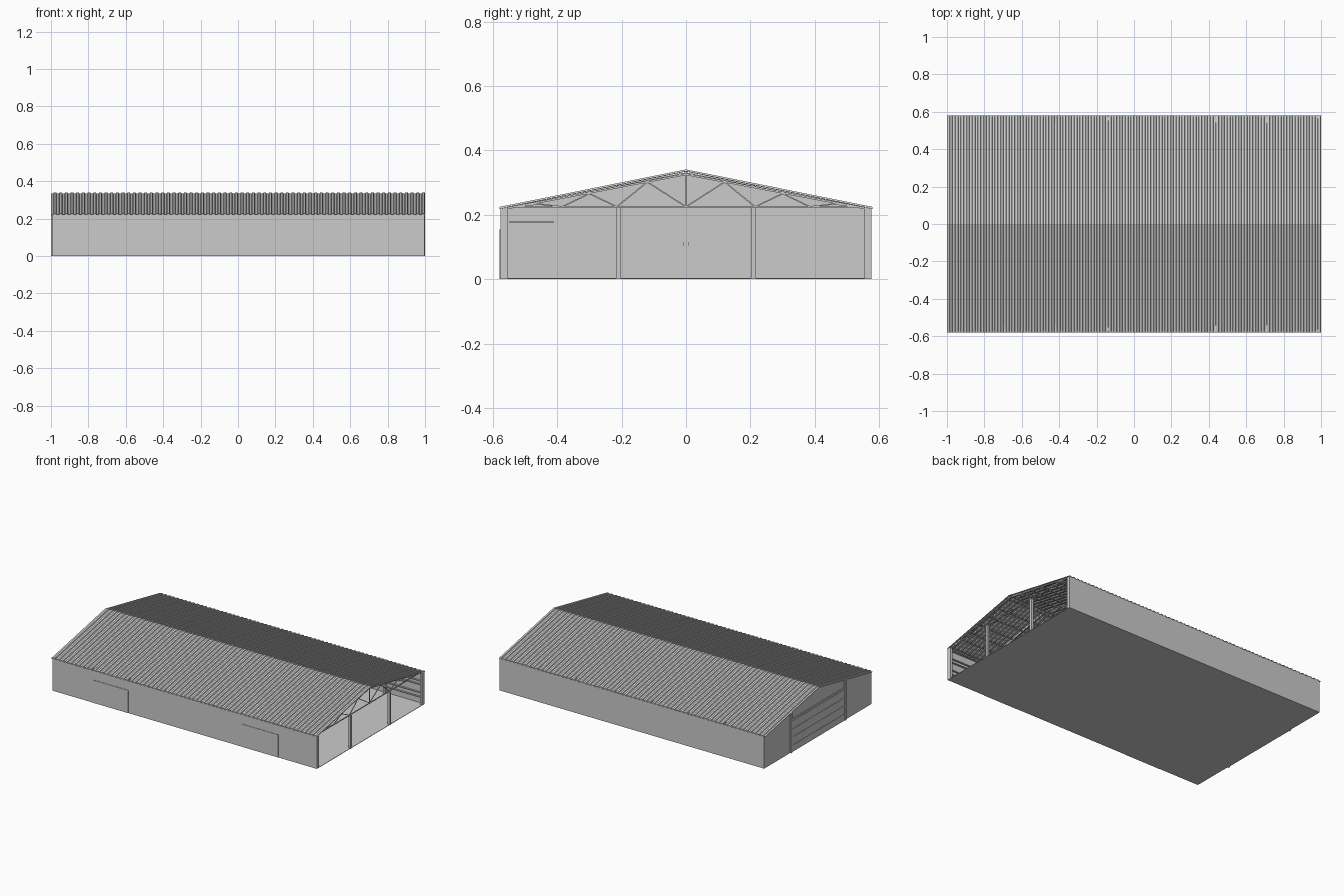
import bpy, bmesh, math
from mathutils import Vector

if "Cube" in bpy.data.objects:
    bpy.data.objects.remove(bpy.data.objects["Cube"])

W, EAVE, RIDGE = 0.578, 0.222, 0.338
SLOPE = (RIDGE - EAVE) / W
BAYS = [-0.975, -0.69, -0.42, -0.14, 0.14, 0.435, 0.71, 0.988]


def roof_z(y):
    return RIDGE - SLOPE * abs(y)


def finish(name, bm):
    bmesh.ops.recalc_face_normals(bm, faces=bm.faces)
    me = bpy.data.meshes.new(name)
    bm.to_mesh(me)
    bm.free()
    ob = bpy.data.objects.new(name, me)
    bpy.context.collection.objects.link(ob)
    return ob


def add_box(bm, x0, x1, y0, y1, z0, z1):
    vs = bmesh.ops.create_cube(bm, size=1)["verts"]
    for v in vs:
        v.co = Vector((x0 + (v.co.x + .5) * (x1 - x0),
                       y0 + (v.co.y + .5) * (y1 - y0),
                       z0 + (v.co.z + .5) * (z1 - z0)))


def boxes(name, items):
    bm = bmesh.new()
    for b in items:
        add_box(bm, *b)
    return finish(name, bm)


def add_prism(bm, pts, x0, x1):
    # extrude a y/z outline along x
    f = bm.faces.new([bm.verts.new((x0, y, z)) for y, z in pts])
    r = bmesh.ops.extrude_face_region(bm, geom=[f])
    bmesh.ops.translate(bm, vec=(x1 - x0, 0, 0),
                        verts=[g for g in r["geom"] if isinstance(g, bmesh.types.BMVert)])


def add_bar(bm, x, a, b, t):
    # flat bar between two y/z points
    a, b = Vector(a), Vector(b)
    d = (b - a).normalized() * t / 2
    n = Vector((-d.y, d.x))
    add_prism(bm, [a + n, b + n, b - n, a - n], x - t / 2, x + t / 2)


# floor slab
boxes("floor", [(-0.99, 0.998, -0.576, 0.576, 0, 0.003)])

# long side wall sheets
boxes("side_walls", [(-0.992, 0.998, min(s * .574, s * .577), max(s * .574, s * .577), 0, EAVE)
                     for s in (-1, 1)])

# solid gable end and inner partition
for name, x in (("end_wall", -0.992), ("partition", -0.41)):
    bm = bmesh.new()
    h = roof_z(0) - 0.006
    add_prism(bm, [(-.574, 0), (.574, 0), (.574, EAVE - .004), (0, h), (-.574, EAVE - .004)], x, x + 0.004)
    finish(name, bm)

# side posts, one per bay line
posts = []
for x in BAYS:
    for s in (-1, 1):
        if s > 0 and x < -0.5:
            continue
        ya, yb = sorted((s * .554, s * .574))
        posts.append((x - .008, x + .008, ya, yb, 0, EAVE))
boxes("side_posts", posts)

# horizontal wall rails, left out behind the front doors
rails = []
for i in range(len(BAYS) - 1):
    a, b = BAYS[i], BAYS[i + 1]
    for s in (-1, 1):
        if s > 0 and a < -0.5:
            continue
        for z in (0.045, 0.075, 0.13, 0.155, 0.21):
            if s < 0 and i in (1, 5) and z < 0.2:
                continue
            ya, yb = sorted((s * .564, s * .574))
            rails.append((a, b, ya, yb, z - .003, z + .003))
boxes("wall_rails", rails)

# front sliding doors
boxes("front_doors", [(a, b, -0.58, -0.577, 0.001, 0.155) for a, b in ((-.69, -.42), (.437, .707))])

# gable door: posts, panel and rails
boxes("end_door_frame",
      [(-1, -0.99, s * .29 - .008, s * .29 + .008, 0, roof_z(.3) - .006) for s in (-1, 1)]
      + [(-0.998, -0.991, -.285, .285, z - .003, z + .003) for z in (.045, .10, .155, .21)])
boxes("end_door", [(-0.996, -0.991, -.285, .285, .001, .225)])

# open end posts
boxes("open_end_posts", [(0.984, 1.0, s * .21 - .008, s * .21 + .008, 0, EAVE) for s in (-1, 1)])

# partition door handles and track
boxes("door_handles", [(-.406, -.40, s * .008 - .001, s * .008 + .001, .105, .115) for s in (-1, 1)])
boxes("door_track", [(-.406, -.40, -.55, -.41, .176, .180)])

# roof trusses
bm = bmesh.new()
web = [(0, 0), (.12, 1), (.215, 0), (.30, 1), (.385, 0), (.46, 1), (.53, 0)]
for x in BAYS:
    add_bar(bm, x, (-.572, EAVE + .002), (.572, EAVE + .002), .005)
    add_bar(bm, x, (0, EAVE), (0, roof_z(0) - .012), .004)
    for s in (-1, 1):
        add_bar(bm, x, (s * .572, roof_z(.572) - .006), (0, RIDGE - .012), .006)
        pts = [(s * y, roof_z(y) - .012 if up else EAVE + .003) for y, up in web]
        for a, b in zip(pts, pts[1:]):
            add_bar(bm, x, a, b, .004)
finish("roof_trusses", bm)

# purlins under the roof sheets
bm = bmesh.new()
for y in (.02, .12, .21, .30, .385, .46, .55):
    for s in (-1, 1):
        z = roof_z(y) - .005
        add_box(bm, -.99, .995, s * y - .004, s * y + .004, z - .005, z)
finish("purlins", bm)

# ribbed roof sheet
bm = bmesh.new()
N = 66
pitch = 2.0 / N
prof = []
for i in range(N):
    x = -1 + i * pitch
    prof += [(x, -.003), (x + pitch * .42, -.003), (x + pitch * .5, .003), (x + pitch * .92, .003)]
prof.append((1.0, -.003))
rows = [[bm.verts.new((x, y, roof_z(y) + h)) for x, h in prof] for y in (-.58, 0, .58)]
for r0, r1 in zip(rows, rows[1:]):
    for i in range(len(prof) - 1):
        bm.faces.new((r0[i], r0[i + 1], r1[i + 1], r1[i]))
roof = finish("roof", bm)
m = roof.modifiers.new("thickness", 'SOLIDIFY')
m.thickness = 0.001
m.offset = -1
